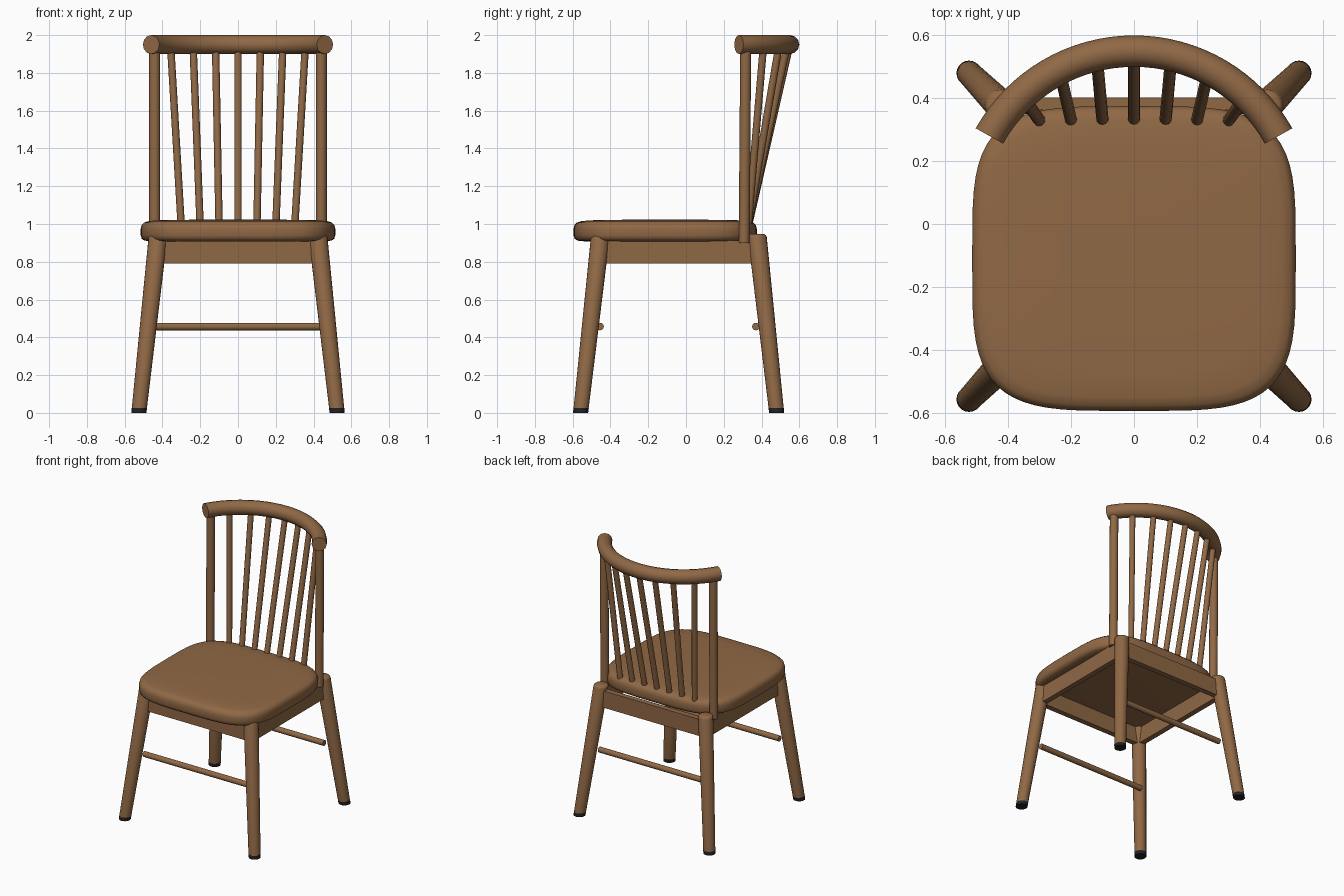
import bpy, bmesh, math
from mathutils import Vector

if "Cube" in bpy.data.objects:
    bpy.data.objects.remove(bpy.data.objects["Cube"])


def material(name, rgb):
    m = bpy.data.materials.new(name)
    m.diffuse_color = (*rgb, 1)
    m.use_nodes = True
    m.node_tree.nodes["Principled BSDF"].inputs["Base Color"].default_value = m.diffuse_color
    return m


WOOD = material("brown wood", (0.28, 0.14, 0.06))
FOOT = material("black rubber", (0.015, 0.015, 0.015))


def loft(name, rings, mat):
    """Skin a list of equal-length point rings and cap both ends."""
    bm = bmesh.new()
    vs = [[bm.verts.new(p) for p in r] for r in rings]
    n = len(vs[0])
    for a, b in zip(vs, vs[1:]):
        for i in range(n):
            j = (i + 1) % n
            bm.faces.new((a[i], a[j], b[j], b[i]))
    bm.faces.new(vs[0][::-1])
    bm.faces.new(vs[-1])
    bmesh.ops.recalc_face_normals(bm, faces=bm.faces)
    me = bpy.data.meshes.new(name)
    bm.to_mesh(me)
    bm.free()
    me.materials.append(mat)
    ob = bpy.data.objects.new(name, me)
    bpy.context.collection.objects.link(ob)
    bpy.ops.object.select_all(action='DESELECT')
    ob.select_set(True)
    bpy.context.view_layer.objects.active = ob
    bpy.ops.object.shade_smooth_by_angle(angle=math.radians(46))
    return ob


def circle(c, u, v, r, n):
    return [Vector(c) + r * (u * math.cos(2 * math.pi * i / n) + v * math.sin(2 * math.pi * i / n))
            for i in range(n)]


X, Y, Z = Vector((1, 0, 0)), Vector((0, 1, 0)), Vector((0, 0, 1))


def rod(name, a, b, r, n=16):
    a, b = Vector(a), Vector(b)
    d = (b - a).normalized()
    u = d.cross(Y if abs(d.y) < 0.7 else X).normalized()
    v = d.cross(u)
    return loft(name, [circle(p, u, v, r, n) for p in (a, b)], WOOD)


def box(name, x0, x1, y0, y1, z0, z1):
    return loft(name, [[(x0, y0, z), (x1, y0, z), (x1, y1, z), (x0, y1, z)] for z in (z0, z1)], WOOD)


# Seat: rounded-square cushion outline with softened edges
def seat_ring(inset, z, n=64):
    pts = []
    for i in range(n):
        t = 2 * math.pi * i / n
        c, s = math.cos(t), math.sin(t)
        pts.append((math.copysign(abs(c) ** 0.5, c) * (0.515 - inset),
                    -0.11 + math.copysign(abs(s) ** 0.5, s) * (0.485 - inset), z))
    return pts


loft("seat", [seat_ring(*p) for p in (
    (0.06, 0.908), (0.02, 0.912), (0.005, 0.922), (0, 0.94), (0, 0.975), (0.005, 0.995),
    (0.018, 1.008), (0.045, 1.016), (0.12, 1.021), (0.3, 1.023))], WOOD)

# Tapered splayed legs with dark foot tips
for sx, side in ((-1, "left"), (1, "right")):
    for y0, y1, end in ((-0.558, -0.452, "front"), (0.48, 0.376, "back")):
        def ring(z, r):
            t = z / 0.945
            c = (sx * (0.525 - 0.103 * t), y0 + (y1 - y0) * t, z)
            return circle(c, X, Y, r, 20)
        loft(f"{end}_{side}_leg", [ring(0.025, 0.04), ring(0.93, 0.05), ring(0.94, 0.047),
                                   ring(0.946, 0.038)], WOOD)
        loft(f"{end}_{side}_foot", [ring(0, 0.04), ring(0.025, 0.0405)], FOOT)

# Aprons under the seat
for y, end in ((-0.46, "front"), (0.383, "back")):
    box(end + "_apron", -0.43, 0.43, y - 0.02, y + 0.02, 0.79, 0.912)
for x, side in ((-0.43, "left"), (0.43, "right")):
    box(side + "_apron", x - 0.02, x + 0.02, -0.46, 0.383, 0.79, 0.912)

# Front and back stretchers
for y, end in ((-0.455, "front"), (0.37, "back")):
    rod(end + "_stretcher", (-0.44, y, 0.457), (0.44, y, 0.457), 0.02)

# Curved top rail
R, CY = 0.527, 0.023
rail = []
for i in range(33):
    t = math.radians(29.2 + (180 - 58.4) * i / 32)
    out = Vector((math.cos(t), math.sin(t), 0))
    rail.append(circle(out * R + Vector((0, CY, 1.95)), out, Z, 0.05, 12))
loft("top_rail", rail, WOOD)

# Back posts
for sx, side in ((-1, "left"), (1, "right")):
    rod(side + "_post", (sx * 0.441, 0.308, 0.9), (sx * 0.441, 0.316, 1.94), 0.029)

# Fanned back spindles
for i in range(-3, 4):
    x = 0.119 * i
    rod(f"spindle_{i + 4}", (0.1 * i, 0.328, 0.98),
        (x, CY + math.sqrt(R * R - x * x), 1.95), 0.0195, 12)
